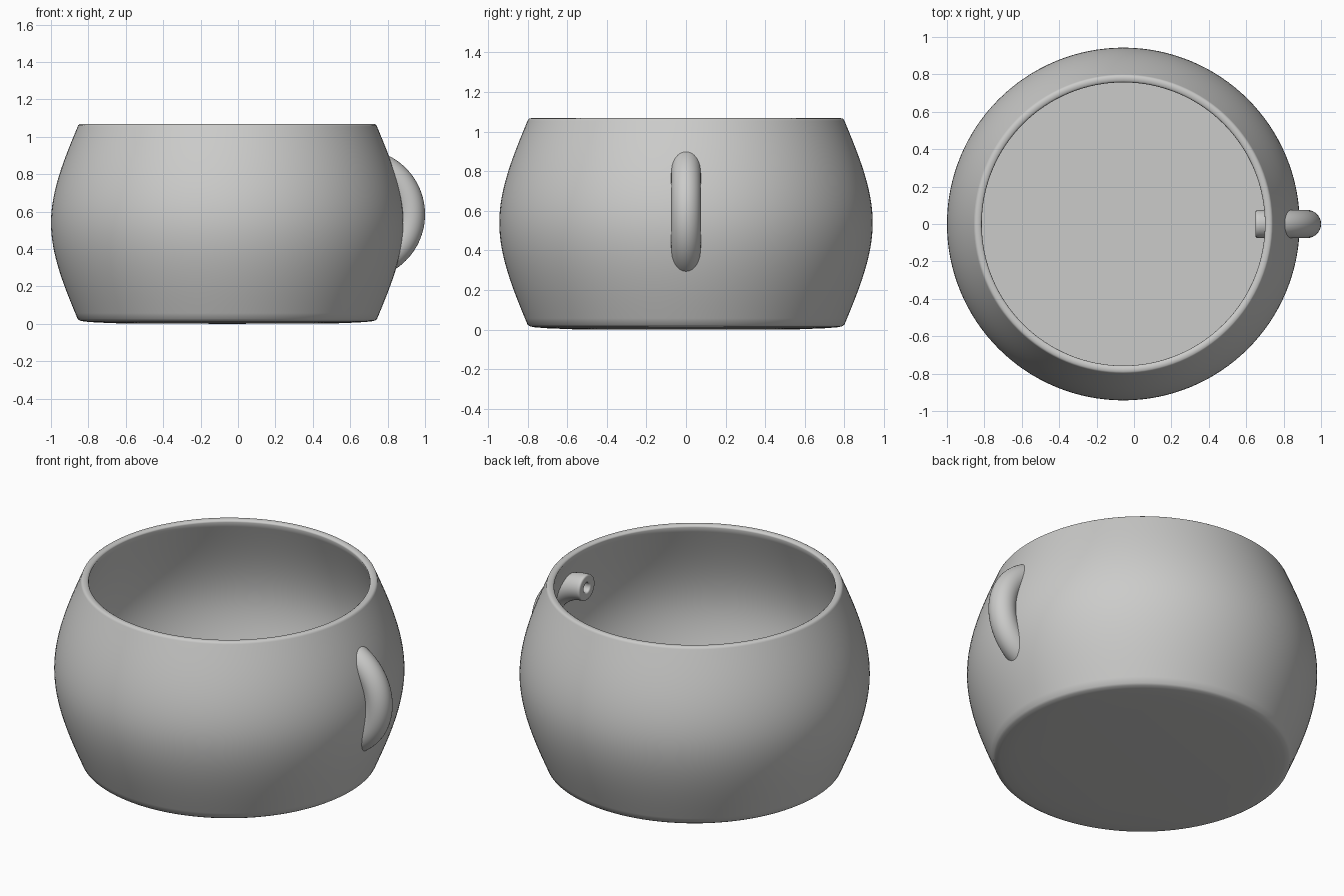
import bpy, bmesh, math

if "Cube" in bpy.data.objects:
    bpy.data.objects.remove(bpy.data.objects["Cube"])

clay = bpy.data.materials.new("plain grey")
clay.diffuse_color = (0.6, 0.6, 0.59, 1)
clay.use_nodes = True
clay.node_tree.nodes["Principled BSDF"].inputs["Base Color"].default_value = clay.diffuse_color

CX = -0.057            # body axis
Z0, HALF = 0.54, 0.515  # belly height and half height of the wall


def finish(name, bm, angle):
    bmesh.ops.recalc_face_normals(bm, faces=bm.faces)
    me = bpy.data.meshes.new(name)
    bm.to_mesh(me)
    bm.free()
    ob = bpy.data.objects.new(name, me)
    bpy.context.collection.objects.link(ob)
    me.materials.append(clay)
    bpy.ops.object.select_all(action='DESELECT')
    ob.select_set(True)
    bpy.context.view_layer.objects.active = ob
    bpy.ops.object.shade_smooth_by_angle(angle=math.radians(angle))
    return ob


def bridge(bm, a, b):
    n = len(a)
    for i in range(n):
        j = (i + 1) % n
        bm.faces.new((a[i], a[j], b[j], b[i]))


def wall_radius(z):
    t = min(1, abs(z - Z0) / HALF)
    return 0.943 - 0.143 * (1.5 * t * t - 0.5 * t ** 3)


# Pot body: closed lathe profile, outside up, over the rim, inside down
STEPS = 32
zs = [Z0 - HALF + 2 * HALF * i / STEPS for i in range(STEPS + 1)]
profile = [(0.55, 0.001), (0.70, 0.007), (0.765, 0.012), (0.788, 0.017)]
profile += [(wall_radius(z), z) for z in zs]
profile += [(0.797, 1.062), (0.790, 1.067), (0.778, 1.068),
            (0.766, 1.066), (0.759, 1.061)]
profile += [(wall_radius(z) - 0.043, z) for z in reversed(zs) if z > 0.06]
profile += [(0.76, 0.045)]

bm = bmesh.new()
SEG = 128
rings = []
for r, z in profile:
    rings.append([bm.verts.new((CX + r * math.cos(2 * math.pi * i / SEG),
                                r * math.sin(2 * math.pi * i / SEG), z))
                  for i in range(SEG)])
for a, b in zip(rings, rings[1:]):
    bridge(bm, a, b)
for ring, z in ((rings[0], 0.0), (rings[-1], 0.045)):
    c = bm.verts.new((CX, 0, z))
    for i in range(SEG):
        bm.faces.new((ring[i], ring[(i + 1) % SEG], c))
finish("pot_body", bm, 50)

# Handle: hollow half ring whose open ends poke through the wall
HX, HZ, MAJOR, OUTER, INNER = 0.65, 0.585, 0.275, 0.075, 0.028
ARC, TUBE = 48, 32


def tube_rings(bm, radius):
    out = []
    for i in range(ARC + 1):
        a = -math.pi / 2 + math.pi * i / ARC
        ring = []
        for k in range(TUBE):
            b = 2 * math.pi * k / TUBE
            d = MAJOR + radius * math.cos(b)
            ring.append(bm.verts.new((HX + d * math.cos(a), radius * math.sin(b),
                                      HZ + d * math.sin(a))))
        out.append(ring)
    return out


bm = bmesh.new()
skin, bore = tube_rings(bm, OUTER), tube_rings(bm, INNER)
for shell in (skin, bore):
    for a, b in zip(shell, shell[1:]):
        bridge(bm, a, b)
for end in (0, -1):
    bridge(bm, skin[end], bore[end])
# soften the end lips
lips = [e for e in bm.edges if len(e.link_faces) == 2
        and all(abs(v.co.x - HX) < 1e-4 for v in e.verts)
        and any(f.calc_center_median().x > HX + 1e-4 for f in e.link_faces)]
bmesh.ops.bevel(bm, geom=lips, offset=0.008, segments=2, profile=0.5, affect='EDGES')
finish("handle", bm, 60)
